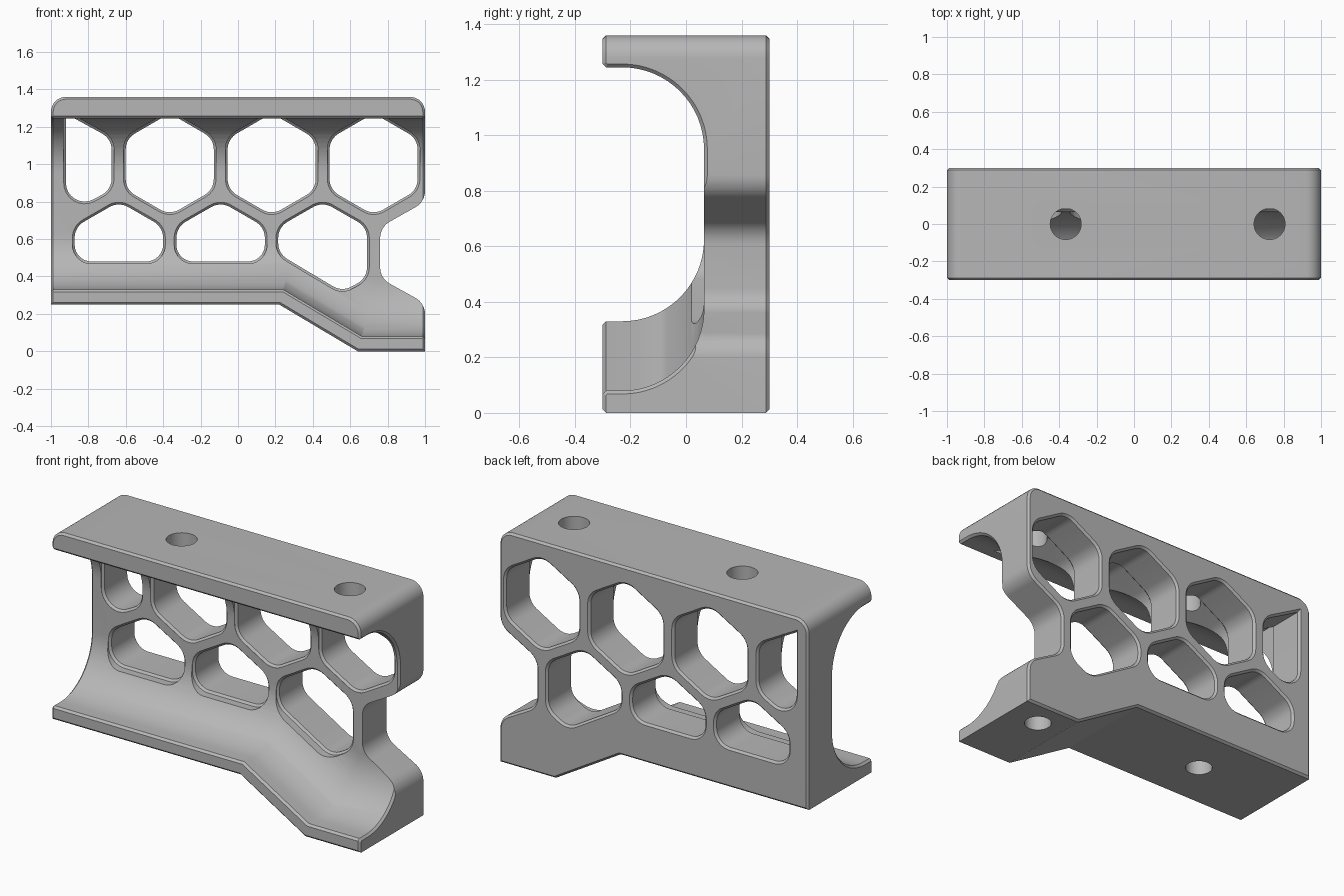
import bpy, bmesh, math
from mathutils import Vector, Matrix

cube = bpy.data.objects.get("Cube")
if cube:
    bpy.data.objects.remove(cube, do_unlink=True)

CHAMFER = 0.012
BACK = 0.3


def rounded(corners, steps=8):
    """Counter-clockwise outline with each (u, v, radius) corner rounded."""
    out = []
    for i, (u, v, r) in enumerate(corners):
        p = Vector((u, v))
        d1 = (p - Vector(corners[i - 1][:2])).normalized()
        d2 = (Vector(corners[(i + 1) % len(corners)][:2]) - p).normalized()
        if r == 0:
            out.append(p)
            continue
        turn = math.atan2(d1.x * d2.y - d1.y * d2.x, d1.dot(d2))
        side = math.copysign(1, turn)
        start = p - d1 * r * math.tan(abs(turn) / 2)
        centre = start + Vector((-d1.y, d1.x)) * r * side
        for k in range(steps + 1):
            out.append(centre + Matrix.Rotation(turn * k / steps, 2) @ (start - centre))
    return out


def offset(pts, dist):
    """Move an outline outwards with mitred corners."""
    out = []
    for i, p in enumerate(pts):
        a = (p - pts[i - 1]).normalized()
        b = (pts[(i + 1) % len(pts)] - p).normalized()
        n1, n2 = Vector((a.y, -a.x)), Vector((b.y, -b.x))
        out.append(p + (n1 + n2) * dist / (1 + n1.dot(n2)))
    return out


def loft(name, rings):
    """Closed solid through a series of matching rings."""
    bm = bmesh.new()
    loops = [[bm.verts.new(p) for p in ring] for ring in rings]
    n = len(loops[0])
    for a, b in zip(loops, loops[1:]):
        for i in range(n):
            j = (i + 1) % n
            bm.faces.new((a[i], a[j], b[j], b[i]))
    bm.faces.new(loops[0])
    bm.faces.new(loops[-1])
    bmesh.ops.recalc_face_normals(bm, faces=bm.faces)
    mesh = bpy.data.meshes.new(name)
    bm.to_mesh(mesh)
    bm.free()
    obj = bpy.data.objects.new(name, mesh)
    bpy.context.collection.objects.link(obj)
    return obj


def prism(name, outline, stations):
    """Outline in x and z, drawn along y with an offset at each station."""
    return loft(name, [[(p.x, y, p.y) for p in offset(outline, o)] for y, o in stations])


def bolt_hole(x, y, low, high, radius):
    ring = [(x + radius * math.cos(a), y + radius * math.sin(a))
            for a in (math.tau * k / 40 for k in range(40))]
    return loft("bolt_hole_cutter", [[(u, v, z) for u, v in ring] for z in (low, high)])


# Bracket block with stepped foot and notched right edge
block = rounded([
    (-1, 0.25, 0), (0.22, 0.25, 0), (0.64, 0, 0), (1, 0, 0),
    (1, 0.257, 0.1), (0.76, 0.39, 0.1), (0.76, 0.664, 0.1), (1, 0.799, 0.1),
    (1, 1.36, 0.08), (-1, 1.36, 0.08)])
bracket = prism("bracket", block, [(-BACK, -CHAMFER), (CHAMFER - BACK, 0),
                                   (BACK - CHAMFER, 0), (BACK, -CHAMFER)])
cutters = []

# Front channel, whose floor follows the stepped underside
channel = rounded([
    (-0.34, 0.278, 0), (-0.3, 0.318, 0), (-0.288, 0.33, 0), (0.065, 0.33, 0.295),
    (0.065, 1.245, 0.295), (-0.288, 1.245, 0), (-0.3, 1.257, 0), (-0.34, 1.297, 0)], 16)


def channel_ring(x, base, mitre, grow):
    ring = []
    for p in offset(channel, grow):
        lower = p.y < 0.8
        rise = p.y - 0.25 if lower else 0.55
        ring.append((x + mitre * rise, p.x, base + rise if lower else p.y))
    return ring


edge = 1 - CHAMFER
cutters.append(loft("channel_cutter", [channel_ring(*s) for s in (
    (-1.02, 0.25, 0, 0.02 + CHAMFER), (-edge, 0.25, 0, 0), (0.22, 0.25, 0.277, 0),
    (0.64, 0, 0.277, 0), (edge, 0, 0, 0), (1.02, 0, 0, 0.02 + CHAMFER))]))

# Honeycomb openings
HALF, REACH, ROUND = 0.2365, 0.272, 0.1
openings = []
for x in (-0.365, 0.18, 0.725):
    openings.append([(x + REACH * math.cos(a), 1 + REACH * math.sin(a), ROUND)
                     for a in (math.radians(30 + 60 * k) for k in range(6))])
for x in (-0.637, -0.093):
    openings.append([(x - HALF, 0.48, 0.09), (x + HALF, 0.48, 0.09),
                     (x + HALF, 0.664, ROUND), (x, 0.8, ROUND), (x - HALF, 0.664, ROUND)])
openings.append([(0.215, 0.522, ROUND), (0.557, 0.318, ROUND), (0.69, 0.392, ROUND),
                 (0.69, 0.664, ROUND), (0.452, 0.8, ROUND), (0.215, 0.664, ROUND)])
openings.append([(-0.92, 0.733, ROUND), (-0.675, 0.865, ROUND),
                 (-0.675, 1.136, ROUND), (-0.92, 1.27, 0)])
for corners in openings:
    cutters.append(prism("opening_cutter", rounded(corners), [
        (-0.23, CHAMFER), (0.066, CHAMFER), (0.066 + CHAMFER, 0),
        (BACK - CHAMFER, 0), (BACK + 0.02, CHAMFER + 0.008 + CHAMFER)]))

# Bolt holes: two through the top flange, two blind ones underneath
for x in (-0.365, 0.725):
    cutters.append(bolt_hole(x, 0, 1.0, 1.45, 0.083))
cutters.append(bolt_hole(-0.46, 0, 0.2, 0.35, 0.073))
cutters.append(bolt_hole(0.8, 0.14, -0.05, 0.1, 0.073))

# Cut everything out of the block and bake the result
for cutter in cutters:
    cutter.hide_render = True
    mod = bracket.modifiers.new("cut", "BOOLEAN")
    mod.operation = "DIFFERENCE"
    mod.solver = "EXACT"
    mod.object = cutter
bpy.context.view_layer.update()
graph = bpy.context.evaluated_depsgraph_get()
baked = bpy.data.meshes.new_from_object(bracket.evaluated_get(graph))
bracket.modifiers.clear()
bracket.data = baked
for cutter in cutters:
    bpy.data.objects.remove(cutter, do_unlink=True)

# Plain grey finish
grey = bpy.data.materials.new("plain_grey")
grey.use_nodes = True
colour = (0.47, 0.47, 0.47, 1)
grey.diffuse_color = colour
grey.node_tree.nodes["Principled BSDF"].inputs["Base Color"].default_value = colour
baked.materials.clear()
baked.materials.append(grey)

bpy.ops.object.select_all(action="DESELECT")
bracket.select_set(True)
bpy.context.view_layer.objects.active = bracket
bpy.ops.object.shade_smooth_by_angle(angle=math.radians(25))
